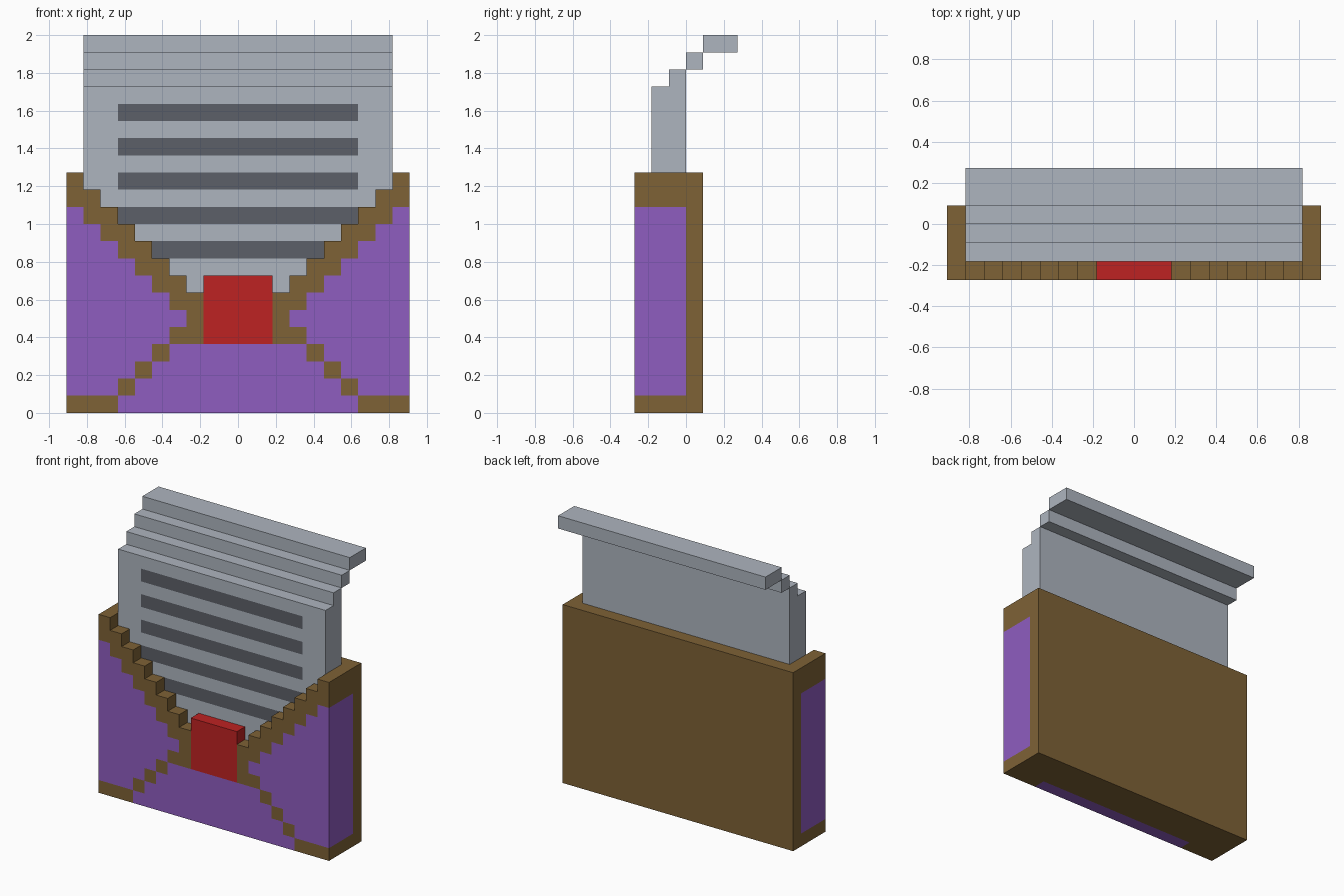
import bpy
import bmesh

U = 1 / 11  # one block of the stepped design

cube = bpy.data.objects.get("Cube")
if cube:
    bpy.data.objects.remove(cube, do_unlink=True)


def make_material(name, hex_colour):
    srgb = [int(hex_colour[i:i + 2], 16) / 255 for i in (0, 2, 4)]
    rgba = [c / 12.92 if c <= 0.04045 else ((c + 0.055) / 1.055) ** 2.4 for c in srgb] + [1.0]
    mat = bpy.data.materials.new(name)
    mat.use_nodes = True
    mat.diffuse_color = rgba
    bsdf = next(n for n in mat.node_tree.nodes if n.type == "BSDF_PRINCIPLED")
    bsdf.inputs["Base Color"].default_value = rgba
    bsdf.inputs["Roughness"].default_value = 0.8
    return mat


BROWN = make_material("brown trim", "7E6236")
PURPLE = make_material("purple panel", "8F5DC0")
RED = make_material("red seal", "BE2222")
GREY = make_material("pale grey paper", "AEB5BF")
DARK = make_material("dark grey lines", "5C6068")


def block(name, xs, zs, y0, y1, mats, paint=None, solid=None):
    """Extrude a front-facing grid of cells from y0 to y1, keeping only outer faces.
    paint(x, y, z, normal) returns the material slot, sampled just inside a face."""
    nx, nz = len(xs) - 1, len(zs) - 1
    cells = {(i, j) for i in range(nx) for j in range(nz)
             if solid is None or solid((xs[i] + xs[i + 1]) / 2, (zs[j] + zs[j + 1]) / 2)}
    bm = bmesh.new()
    verts = {}

    def vert(i, j, back):
        key = (i, j, back)
        if key not in verts:
            verts[key] = bm.verts.new((xs[i], y1 if back else y0, zs[j]))
        return verts[key]

    for i, j in sorted(cells):
        ring = [(i, j), (i + 1, j), (i + 1, j + 1), (i, j + 1)]
        bm.faces.new([vert(*c, False) for c in ring])
        bm.faces.new([vert(*c, True) for c in reversed(ring)])
        sides = [(i, j - 1), (i + 1, j), (i, j + 1), (i - 1, j)]
        for s, neighbour in enumerate(sides):
            if neighbour not in cells:
                a, b = ring[s], ring[(s + 1) % 4]
                bm.faces.new([vert(*b, False), vert(*a, False), vert(*a, True), vert(*b, True)])
    bm.normal_update()
    if paint:
        for f in bm.faces:
            f.material_index = paint(*(f.calc_center_median() - f.normal * 0.1), f.normal)
    bmesh.ops.scale(bm, vec=(U, U, U), verts=bm.verts)
    mesh = bpy.data.meshes.new(name)
    bm.to_mesh(mesh)
    bm.free()
    for m in mats:
        mesh.materials.append(m)
    obj = bpy.data.objects.new(name, mesh)
    bpy.context.collection.objects.link(obj)
    return obj


# Envelope front: stepped V opening with a gap for the seal
def front_solid(x, z):
    k = int(abs(x))
    return z < (4 if k < 2 else k + 5)


# Brown diagonal trim on purple; the purple wraps to the outer sides and underside
def front_paint(x, y, z, n):
    k, r = int(abs(x)), int(z)
    if n.y < -0.5:
        if r == 0:
            trim = k >= 7
        elif r < 4:
            trim = k == 7 - r
        elif r == 4:
            trim = k in (2, 3)
        elif r == 5:
            trim = k == 2
        else:
            trim = k in (r - 4, r - 3)
        return 0 if trim else 1
    if n.z < -0.5:
        return int(r == 0 and k < 7)
    if abs(n.x) > 0.5:
        return int(k == 9 and 1 <= r < 12 and n.x * x > 0)
    return 0


def side_paint(x, y, z, n):
    return int(n.x * x > 0 and abs(n.x) > 0.5 and 1 < z < 12)


ENVELOPE = [BROWN, PURPLE]
block("envelope_front", range(-10, 11), range(15), -3, -2, ENVELOPE, front_paint, front_solid)
block("envelope_left_side", (9, 10), (0, 1, 12, 14), -2, 0, ENVELOPE, side_paint)
block("envelope_right_side", (-10, -9), (0, 1, 12, 14), -2, 0, ENVELOPE, side_paint)
block("envelope_floor", (-9, 9), (0, 1), -2, 0, [BROWN])
block("envelope_back", (-10, 10), (0, 14), 0, 1, [BROWN])

# Wax seal
block("seal", (-2, 2), (4, 8), -3, -2, [RED])


# Letter sheet with evenly spaced writing lines on its front
def letter_paint(x, y, z, n):
    return int(n.y < -0.5 and abs(x) < 7 and int(z) in (9, 11, 13, 15, 17))


block("letter_sheet", (-9, -7, 7, 9), (1, *range(9, 20)), -2, 0, [GREY, DARK], letter_paint)

# Top of the letter curling backwards in steps
for number, (z, y0, y1) in enumerate([(19, -1, 0), (20, 0, 1), (21, 1, 3)], 1):
    block(f"letter_fold_{number}", (-9, 9), (z, z + 1), y0, y1, [GREY])
